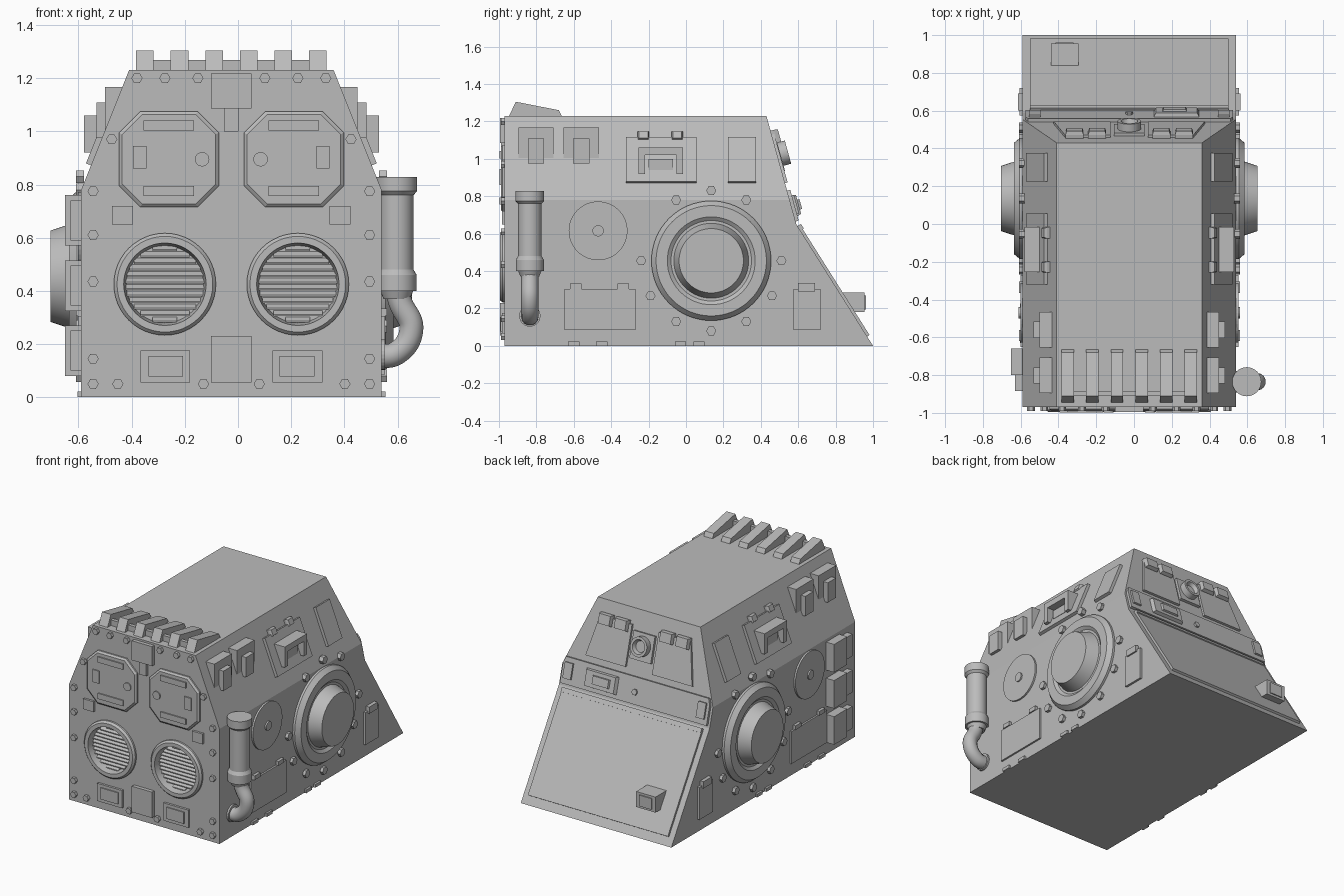
import bpy, bmesh
from math import cos, sin, pi, radians
from mathutils import Matrix, Vector

if "Cube" in bpy.data.objects:
    bpy.data.objects.remove(bpy.data.objects["Cube"])

grey = bpy.data.materials.new("plain grey")
grey.use_nodes = True
grey.diffuse_color = (0.5, 0.5, 0.5, 1)
grey.node_tree.nodes["Principled BSDF"].inputs["Base Color"].default_value = grey.diffuse_color
CX = -0.025          # hull centre line
HALF, ROOF = 0.565, 0.385


def finish(name, bm, smooth=False):
    bmesh.ops.recalc_face_normals(bm, faces=bm.faces)
    mesh = bpy.data.meshes.new(name)
    bm.to_mesh(mesh)
    bm.free()
    mesh.materials.append(grey)
    ob = bpy.data.objects.new(name, mesh)
    ob.location.x = CX
    bpy.context.collection.objects.link(ob)
    if smooth:
        bpy.ops.object.select_all(action='DESELECT')
        ob.select_set(True)
        bpy.context.view_layer.objects.active = ob
        bpy.ops.object.shade_smooth_by_angle(angle=radians(30))
    return ob


def loft(name, rings, smooth=False):
    bm = bmesh.new()
    loops = [[bm.verts.new(p) for p in ring] for ring in rings]
    for a, b in zip(loops, loops[1:]):
        for i in range(len(a)):
            j = (i + 1) % len(a)
            bm.faces.new((a[i], a[j], b[j], b[i]))
    bm.faces.new(loops[0])
    bm.faces.new(loops[-1])
    return finish(name, bm, smooth)


def frame(u, v, origin):
    """Surface frame: u along, v up (measured as height z), n outward."""
    u, v = Vector(u), Vector(v)
    n = u.cross(v).normalized()
    if n.dot(Vector(origin)) < 0:
        n = -n
    m = Matrix((u, v, n)).transposed().to_4x4()
    m.translation = origin
    return m


def solid(name, f, pts, depth, inset=0.0, base=-0.01):
    c = sum((Vector(p) for p in pts), Vector((0, 0))) / len(pts)
    r = max((Vector(p) - c).length for p in pts)
    top = [c + (Vector(p) - c) * (1 - inset / r) for p in pts]
    rings = [[f @ Vector((*p, base)) for p in pts]]
    if inset:
        rings.append([f @ Vector((*p, depth * 0.5)) for p in pts])
    rings.append([f @ Vector((*p, depth)) for p in top])
    return loft(name, rings)


def rect(u0, u1, v0, v1):
    return [(u0, v0), (u1, v0), (u1, v1), (u0, v1)]


def ngon(u, v, r, n):
    return [(u + r * cos(2 * pi * i / n), v + r * sin(2 * pi * i / n)) for i in range(n)]


def lathe(name, f, u, v, profile, n=48):
    return loft(name, [[f @ Vector((*p, d)) for p in ngon(u, v, r, n)] for r, d in profile], True)


def box(name, x0, x1, y0, y1, z0, z1):
    return loft(name, [[(x, y, z) for x, y in rect(x0, x1, y0, y1)] for z in (z0, z1)])


def bolt(name, f, u, v, r=0.021, d=0.02):
    solid(name, f, ngon(u, v, r, 6), d)


X, Y, Z = Vector((1, 0, 0)), Vector((0, 1, 0)), Vector((0, 0, 1))
front = frame(X, Z, (0, -0.97, 0))
rear = frame(X, (0, -0.276, 1), (0, 0.769, 0))
ramp = frame(X, (0, -0.631, 1), (0, 1.0, 0))

# Hull
hull = loft("hull", [[(x, y, z) for x, y in rect(-w, w, -0.97, yb)] for z, w, yb in
                     ((0, HALF, 1.0), (0.65, HALF, 0.59), (0.78, HALF, 0.554), (1.23, ROOF, 0.43))])

# Front face, mirrored about the centre line
for s in (-1, 1):
    cu = s * 0.235
    hw, hh, ch, zc = 0.188, 0.18, 0.08, 0.895
    octagon = [(cu + a, zc + b) for a, b in (
        (-hw + ch, -hh), (hw - ch, -hh), (hw, -hh + ch), (hw, hh - ch),
        (hw - ch, hh), (-hw + ch, hh), (-hw, hh - ch), (-hw, -hh + ch))]
    solid("front_hatch", front, octagon, 0.02, 0.014)
    for z in (0.775, 1.022):
        solid("hatch_bar", front, rect(cu - 0.095, cu + 0.095, z - 0.019, z + 0.019), 0.028)
    solid("hatch_latch", front, rect(s * 0.32, s * 0.37, 0.86, 0.945), 0.028)
    solid("hatch_knob", front, ngon(s * 0.11, 0.895, 0.027, 20), 0.028)

    # Round slatted vents
    vu, vz = s * 0.25, 0.425
    cutter = lathe("vent_cutter", front, vu, vz, ((0.155, -0.04), (0.155, 0.05)))
    cutter.hide_render = True
    cutter.hide_viewport = True
    cut = hull.modifiers.new("vent", 'BOOLEAN')
    cut.operation, cut.object = 'DIFFERENCE', cutter
    bm = bmesh.new()
    prof = ((0.192, -0.01), (0.192, 0.012), (0.18, 0.025), (0.155, 0.025), (0.145, -0.039))
    loops = [[bm.verts.new(front @ Vector((*p, d))) for p in ngon(vu, vz, r, 48)] for r, d in prof]
    for a, b in zip(loops, loops[1:] + loops[:1]):
        for i in range(48):
            bm.faces.new((a[i], a[i - 1], b[i - 1], b[i]))
    finish("vent_ring", bm, True)
    for i in range(12):
        z = (i - 5.5) * 0.0245
        w = (0.15 ** 2 - (abs(z) + 0.008) ** 2) ** 0.5
        loft("vent_slat", [[(vu + e * w, y, vz + z + dz) for y, dz in
                           ((-0.93, -0.002), (-0.955, -0.01), (-0.955, -0.004), (-0.93, 0.012))]
                           for e in (-1, 1)])

    solid("lower_vent_frame", front, rect(s * 0.155, s * 0.342, 0.055, 0.175), 0.015)
    solid("lower_vent", front, rect(s * 0.182, s * 0.312, 0.077, 0.155), 0.022)
    solid("small_plate", front, rect(s * 0.37, s * 0.448, 0.65, 0.72), 0.015)
    for u, z in ((0.52, 0.775), (0.52, 0.61), (0.52, 0.435), (0.52, 0.145), (0.52, 0.05), (0.427, 0.05),
                 (0.105, 0.05), (0.45, 0.97), (0.355, 1.2), (0.25, 1.2), (0.126, 1.2)):
        bolt("front_bolt", front, s * u, z)
solid("upper_lamp_box", front, rect(-0.076, 0.076, 1.085, 1.217), 0.025)
solid("lamp_stem", front, rect(-0.027, 0.027, 1.0, 1.09), 0.018)
solid("lower_box", front, rect(-0.076, 0.076, 0.055, 0.23), 0.025)

# Roof fins
fin = ((-0.95, 1.22), (-0.91, 1.305), (-0.68, 1.26), (-0.66, 1.22))
for i in range(6):
    x = (i - 2.5) * 0.13
    loft("roof_fin", [[(x + e, y, z) for y, z in fin] for e in (-0.033, 0.033)])
box("roof_fin_bar", -0.35, 0.35, -0.91, -0.885, 1.22, 1.268)

# Side walls and sloped shoulders
for s in (-1, 1):
    wall = frame(Y, Z, (s * HALF, 0, 0))
    slope = frame(Y, (-s * 0.4, 0, 1), (s * 0.877, 0, 0))
    hy, hz = 0.135, 0.455
    lathe("side_hub", wall, hy, hz, ((0.32, -0.01), (0.32, 0.015), (0.295, 0.045), (0.235, 0.045),
                                     (0.215, 0.03), (0.2, 0.03), (0.172, 0.115)), 64)
    for i in range(12):
        if i not in (1, 5):
            a = i * pi / 6
            bolt("hub_bolt", wall, hy + 0.375 * cos(a), hz + 0.375 * sin(a), 0.027)
    solid("round_cover", wall, ngon(-0.47, 0.615, 0.157, 48), 0.012)
    solid("cover_knob", wall, ngon(-0.47, 0.615, 0.03, 20), 0.022)
    solid("lower_hatch", wall, rect(-0.65, -0.27, 0.085, 0.305), 0.012)
    for y in (-0.59, -0.335):
        solid("lower_hatch_hinge", wall, rect(y - 0.03, y + 0.03, 0.305, 0.333), 0.02)
    solid("rear_panel", wall, rect(0.575, 0.72, 0.085, 0.305), 0.015)
    solid("rear_panel_tab", wall, rect(0.6, 0.69, 0.29, 0.335), 0.025)
    for y in (-0.6, -0.45, -0.03, 0.07):
        solid("sill_tab", wall, rect(y - 0.03, y + 0.03, 0.0, 0.022), 0.014)

    for y in (-0.802, -0.56):
        box("shoulder_box", s * 0.3, s * 0.475, y - 0.094, y + 0.094, 0.97, 1.167)
        box("shoulder_box_step", s * 0.4, s * 0.508, y - 0.043, y + 0.043, 0.975, 1.109)
    solid("shoulder_hatch", slope, rect(-0.32, 0.055, 0.872, 1.11), 0.02)
    solid("shoulder_panel", slope, rect(0.225, 0.375, 0.872, 1.11), 0.02)
    for y in (-0.228, -0.047):
        solid("shoulder_hinge", slope, rect(y - 0.03, y + 0.03, 1.095, 1.14), 0.03, 0.008)
    # Hooded handle
    box("handle_top", s * 0.44, s * 0.555, -0.255, -0.015, 1.02, 1.06)
    box("handle_block", s * 0.44, s * 0.525, -0.2, -0.07, 0.94, 1.0)
    for y in (-0.237, -0.033):
        box("handle_side", s * 0.44, s * 0.555, y - 0.018, y + 0.018, 0.92, 1.03)

# Storage boxes on one side
for z in (0.08, 0.325, 0.57):
    box("storage_box", -0.625, -0.5, -0.8, -0.66, z, z + 0.19)
    box("storage_box_step", -0.605, -0.5, -0.885, -0.78, z + 0.02, z + 0.17)

# Exhaust on the other side
pipe_top = frame(X, Y, (0, 0, 0.01))
lathe("exhaust_can", pipe_top, 0.622, -0.835,
      ((0.05, 0.36), (0.062, 0.39), (0.075, 0.39), (0.075, 0.45), (0.063, 0.47), (0.063, 0.75),
       (0.077, 0.765), (0.077, 0.818)), 32)
curve = bpy.data.curves.new("exhaust_pipe", 'CURVE')
curve.dimensions, curve.bevel_depth, curve.bevel_resolution = '3D', 0.046, 5
sp = curve.splines.new('BEZIER')
path = ((0.622, 0.42), (0.635, 0.36), (0.677, 0.255), (0.62, 0.165), (0.54, 0.155))
sp.bezier_points.add(len(path) - 1)
for p, (x, z) in zip(sp.bezier_points, path):
    p.co = (x, -0.835, z)
    p.handle_left_type = p.handle_right_type = 'AUTO'
curve.materials.append(grey)
pipe = bpy.data.objects.new("exhaust_pipe", curve)
pipe.location.x = CX
bpy.context.collection.objects.link(pipe)
solid("exhaust_flange", frame(Y, Z, (HALF, 0, 0)), ngon(-0.835, 0.16, 0.057, 24), 0.012)

# Rear upper face
for s in (-1, 1):
    solid("rear_hatch", rear, [(s * 0.1, 0.87), (s * 0.4, 0.87), (s * 0.34, 1.13), (s * 0.1, 1.13)], 0.015)
    for u in (0.17, 0.29):
        solid("rear_hinge", rear, rect(s * u - 0.048, s * u + 0.048, 1.08, 1.15), 0.04, 0.008)
    solid("band_end_plate", rear, rect(s * 0.47, s * 0.53, 0.7, 0.8), 0.03)
solid("lens_mount", rear, rect(-0.08, 0.08, 0.93, 1.1), 0.018)
lathe("lens", rear, 0, 1.02, ((0.062, 0), (0.062, 0.06), (0.045, 0.06), (0.035, 0.035)), 32)
solid("rear_band", rear, [(-0.55, 0.665), (0.55, 0.665), (0.55, 0.79), (0.535, 0.83), (-0.535, 0.83), (-0.55, 0.79)], 0.018)
solid("band_box", rear, rect(0.13, 0.37, 0.69, 0.8), 0.04, 0.012)
solid("band_box_window", rear, rect(0.17, 0.31, 0.715, 0.775), 0.052, 0.012)
bolt("band_bolt", rear, 0, 0.74, 0.02, 0.03)

# Ramp door
solid("ramp_door", ramp, rect(-0.525, 0.525, 0.05, 0.625), 0.015)
solid("ramp_lip", ramp, rect(-0.525, 0.525, 0.615, 0.64), 0.022)
box("ramp_lamp", -0.415, -0.27, 0.75, 0.955, 0.18, 0.285)
box("ramp_lamp_cap", -0.39, -0.295, 0.9, 0.962, 0.195, 0.27)
